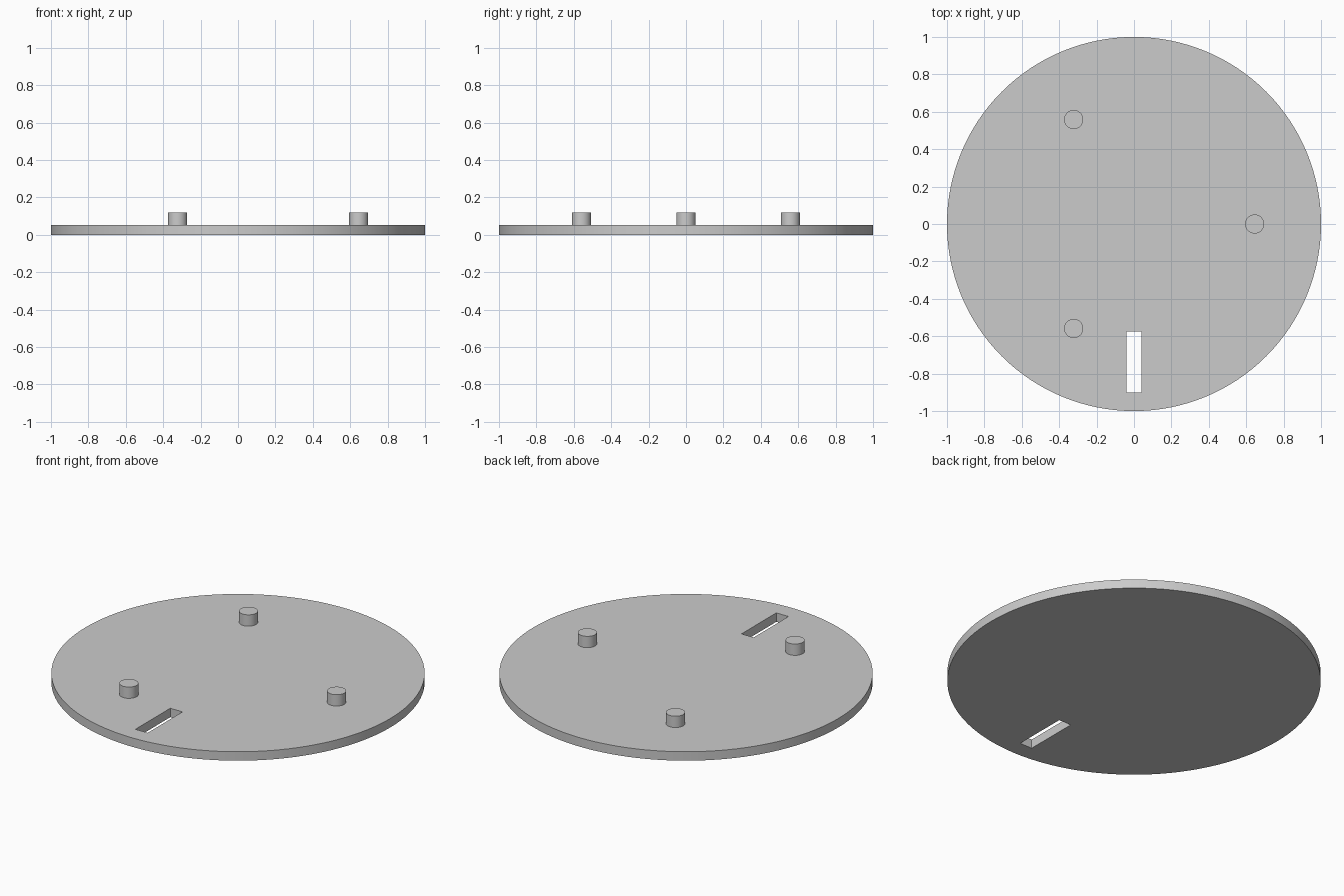
import bpy
from math import cos, sin, radians

cube = bpy.data.objects.get("Cube")
if cube:
    bpy.data.objects.remove(cube, do_unlink=True)

PLATE_TOP = 0.053
PEG_TOP = 0.12
PEG_CIRCLE = 0.645

grey = bpy.data.materials.new("light grey")
grey.use_nodes = True
colour = (0.6, 0.6, 0.6, 1)
grey.diffuse_color = colour
grey.node_tree.nodes["Principled BSDF"].inputs["Base Color"].default_value = colour


def cylinder(name, radius, x, y, bottom, top, sides):
    bpy.ops.mesh.primitive_cylinder_add(
        vertices=sides, radius=radius, depth=top - bottom,
        location=(x, y, (bottom + top) / 2))
    obj = bpy.context.object
    obj.name = name
    obj.data.materials.append(grey)
    return obj


def smooth(obj):
    bpy.ops.object.select_all(action='DESELECT')
    obj.select_set(True)
    bpy.context.view_layer.objects.active = obj
    bpy.ops.object.shade_smooth_by_angle(angle=radians(30))


# Round base plate
plate = cylinder("base_plate", 1, 0, 0, 0, PLATE_TOP, 128)

# Radial slot cut through the plate near the front edge
bpy.ops.mesh.primitive_cube_add(size=1, location=(0, -0.738, PLATE_TOP / 2))
cutter = bpy.context.object
cutter.name = "slot_cutter"
cutter.scale = (0.08, 0.325, 0.2)
cutter.hide_render = True
cutter.data.materials.append(grey)

slot = plate.modifiers.new("slot", 'BOOLEAN')
slot.operation = 'DIFFERENCE'
slot.solver = 'EXACT'
slot.object = cutter
bpy.context.view_layer.objects.active = plate
bpy.ops.object.modifier_apply(modifier=slot.name)
bpy.data.objects.remove(cutter, do_unlink=True)
smooth(plate)

# Three locating pegs, evenly spaced around the plate
for i, name in enumerate(("left_peg", "back_peg", "front_peg")):
    angle = radians(120 * i)
    peg = cylinder(name, 0.051, PEG_CIRCLE * cos(angle),
                   PEG_CIRCLE * sin(angle), PLATE_TOP, PEG_TOP, 48)
    smooth(peg)
